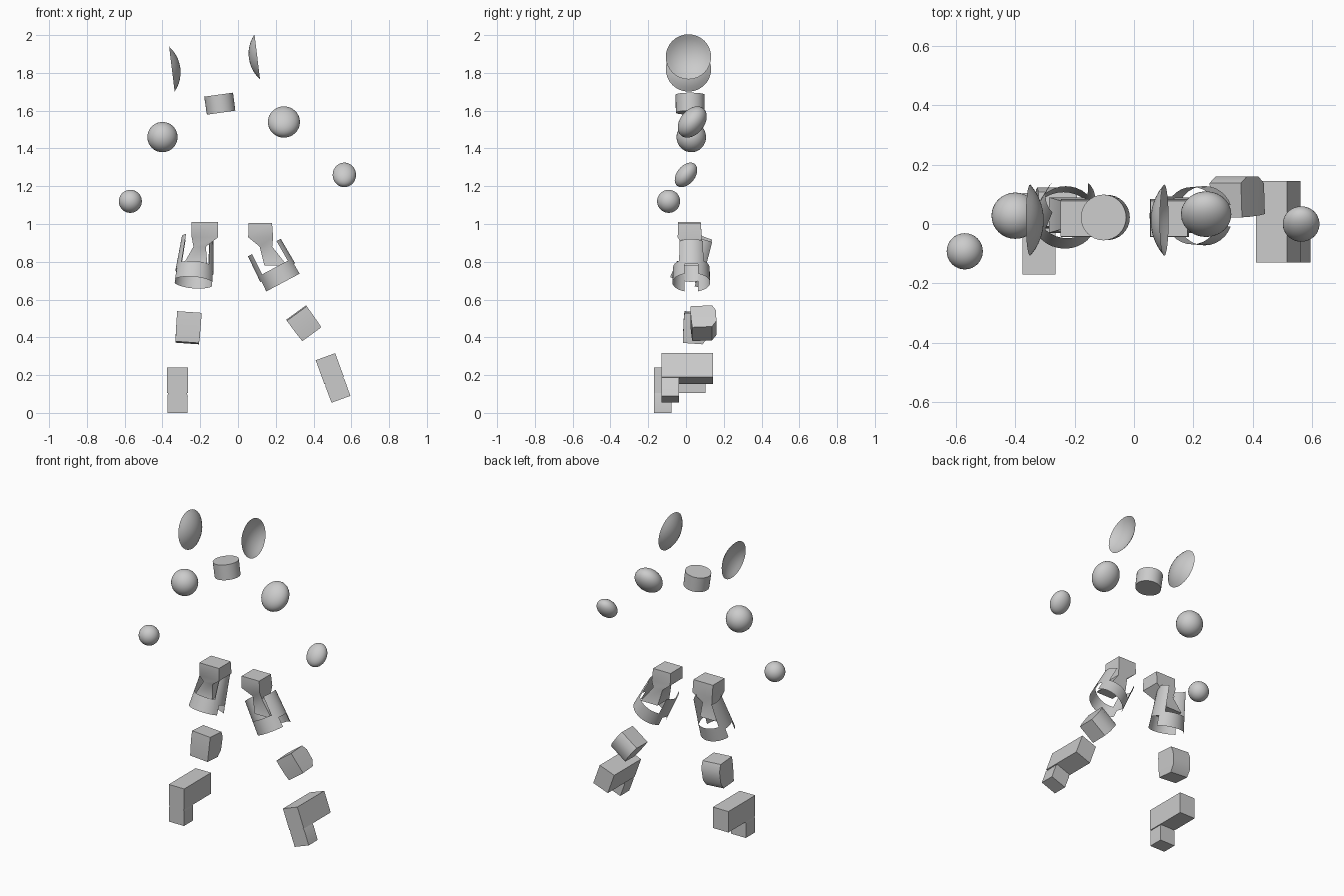
import bpy, bmesh
from math import sin, cos, pi, radians
from mathutils import Matrix, Vector

if "Cube" in bpy.data.objects:
    bpy.data.objects.remove(bpy.data.objects["Cube"])


def frame(loc, roll=0, pitch=0):
    """Placement: roll leans the top toward +x, pitch turns about x."""
    return (Matrix.Translation(loc) @ Matrix.Rotation(radians(roll), 4, 'Y')
            @ Matrix.Rotation(radians(pitch), 4, 'X'))


def finish(name, bm, mat, fix=True):
    if fix:
        bmesh.ops.recalc_face_normals(bm, faces=bm.faces)
    me = bpy.data.meshes.new(name)
    bm.to_mesh(me)
    bm.free()
    ob = bpy.data.objects.new(name, me)
    bpy.context.collection.objects.link(ob)
    ob.matrix_world = mat
    bpy.context.view_layer.objects.active = ob
    ob.select_set(True)
    bpy.ops.object.shade_smooth_by_angle(angle=radians(40))
    ob.select_set(False)
    return ob


def ball(name, loc, radii, pitch=0):
    bm = bmesh.new()
    bmesh.ops.create_uvsphere(bm, u_segments=32, v_segments=20, radius=1,
                              matrix=Matrix.Diagonal((*radii, 1)))
    finish(name, bm, frame(loc, 0, pitch))


def loft(name, sections, mat=Matrix()):
    """Closed block through rectangles (z, cx, cy, half x, half y)."""
    bm = bmesh.new()
    rings = [[bm.verts.new((cx + sx * hx, cy + sy * hy, z))
              for sx, sy in ((-1, -1), (1, -1), (1, 1), (-1, 1))]
             for z, cx, cy, hx, hy in sections]
    for a, b in zip(rings, rings[1:]):
        for i in range(4):
            j = (i + 1) % 4
            bm.faces.new((a[i], a[j], b[j], b[i]))
    bm.faces.new(rings[0])
    bm.faces.new(rings[-1])
    finish(name, bm, mat)


def plate(name, mid, half, z0, z1, length, taper, mat):
    """Curved sheet cut from a tapering oval tube."""
    bm = bmesh.new()
    n, rows = 12, []
    for z in (z0, (z0 + z1) / 2, z1):
        s = 1 - (1 - taper) * z / length
        rows.append([bm.verts.new((0.107 * s * cos(a), 0.1 * s * sin(a), z))
                     for a in (radians(mid - half + 2 * half * i / n) for i in range(n + 1))])
    for a, b in zip(rows, rows[1:]):
        for i in range(n):
            bm.faces.new((a[i], a[i + 1], b[i + 1], b[i]))
    finish(name, bm, mat, False)


def ear_dome(name, loc, tilt):
    """Shallow open cap, bulging along its local z."""
    bm = bmesh.new()
    r, depth = 0.12, 0.045
    big = (r * r + depth * depth) / (2 * depth)
    n, prev = 32, None
    tip = bm.verts.new((0, 0, depth))
    for k in range(1, 7):
        rad = r * k / 6
        z = (big * big - rad * rad) ** 0.5 - big + depth
        ring = [bm.verts.new((rad * cos(2 * pi * i / n), rad * sin(2 * pi * i / n), z))
                for i in range(n)]
        for i in range(n):
            j = (i + 1) % n
            bm.faces.new((tip, ring[i], ring[j]) if prev is None
                         else (prev[i], ring[i], ring[j], prev[j]))
        prev = ring
    finish(name, bm, frame(loc, tilt), False)


# Ear domes, facing each other along the tilted head
ear_dome("left_ear_dome", (-0.35, 0.013, 1.82), 83)
ear_dome("right_ear_dome", (0.102, 0.013, 1.885), -97)

# Neck collar
bm = bmesh.new()
bmesh.ops.create_cone(bm, cap_ends=True, segments=32, radius1=0.076, radius2=0.077, depth=0.096)
finish("neck_collar", bm, frame((-0.096, 0.022, 1.637), -8))

# Shoulder and elbow balls
ball("left_shoulder", (-0.40, 0.028, 1.46), (0.08, 0.078, 0.08))
ball("right_shoulder", (0.243, 0.033, 1.54), (0.085, 0.093, 0.064), 51)
ball("left_elbow", (-0.57, -0.092, 1.12), (0.061, 0.061, 0.061))
ball("right_elbow", (0.563, 0.0, 1.26), (0.062, 0.074, 0.048), 51)

# Hip joints: block, pinched waist, flared socket
loft("left_hip", [(0.79, -0.225, 0.03, 0.062, 0.06), (0.88, -0.203, 0.03, 0.033, 0.045),
                  (0.93, -0.175, 0.02, 0.07, 0.064), (1.01, -0.177, 0.018, 0.07, 0.06)])
loft("right_hip", [(0.78, 0.2, 0.03, 0.06, 0.06), (0.88, 0.148, 0.03, 0.033, 0.045),
                   (0.93, 0.12, 0.02, 0.066, 0.064), (1.005, 0.118, 0.018, 0.062, 0.06)])

# Thigh guards: low front/back plates and high side plates
for side, mat, length, taper in (
        ("left", frame((-0.235, 0.012, 0.69), 5, -18), 0.25, 0.78),
        ("right", frame((0.238, 0.028, 0.69), -28), 0.21, 0.92)):
    for part, mid in (("front", -90), ("back", 90)):
        plate(f"{side}_thigh_{part}_plate", mid, 69, 0, 0.09, length, taper, mat)
    for part, mid in (("right", 0), ("left", 180)):
        plate(f"{side}_thigh_{part}_side_plate", mid, 42, 0.06, length, length, taper, mat)

# Knee blocks with a bulged back
for side, mat, h in (("left", frame((-0.263, 0.05, 0.45), 4, -4), 0.08),
                     ("right", frame((0.349, 0.09, 0.474), -36, 3), 0.068)):
    loft(f"{side}_knee", [(-h, 0, -0.008, 0.062, 0.052), (-h * 0.5, 0, 0.003, 0.064, 0.066),
                          (h * 0.5, 0, 0.003, 0.065, 0.068), (h, 0, -0.006, 0.065, 0.058)], mat)

# Feet: long upper block over a small toe block
for side, mat in (("left", frame((-0.32, -0.033, 0))),
                  ("right", frame((0.545, 0.007, 0.072), -20))):
    loft(f"{side}_foot", [(0.105, 0, 0, 0.055, 0.137), (0.24, 0, 0, 0.055, 0.137)], mat)
    loft(f"{side}_toe", [(0, 0, -0.09, 0.053, 0.046), (0.09, 0, -0.09, 0.054, 0.046),
                         (0.135, 0, -0.09, 0.04, 0.046)], mat)
